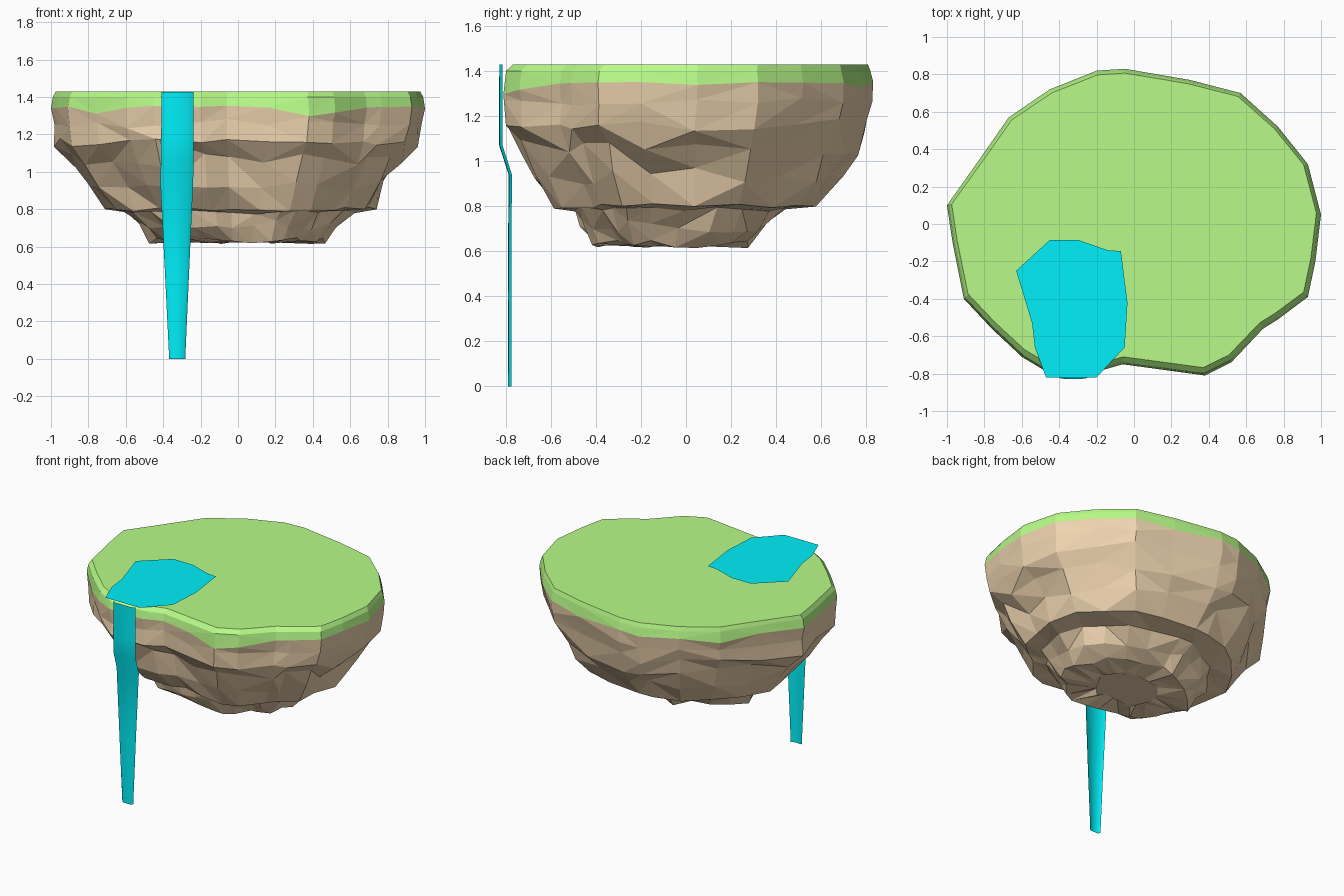
import bpy, bmesh, random
from mathutils import Vector

if "Cube" in bpy.data.objects:
    bpy.data.objects.remove(bpy.data.objects["Cube"])

random.seed(12)


def material(name, rgb):
    m = bpy.data.materials.new(name)
    m.diffuse_color = (*rgb, 1)
    m.use_nodes = True
    m.node_tree.nodes["Principled BSDF"].inputs["Base Color"].default_value = m.diffuse_color
    return m


GRASS = material("grass_green", (0.48, 0.97, 0.25))
ROCK = material("rock_tan", (0.86, 0.66, 0.43))
WATER = material("water_cyan", (0.0, 0.87, 0.95))

# Island outline seen from above
OUTLINE = [(1.0, .05), (.93, .32), (.77, .52), (.57, .70), (.3, .77), (-.05, .83),
           (-.2, .82), (-.45, .72), (-.67, .57), (-.83, .34), (-1.0, .10), (-.97, -.1),
           (-.91, -.4), (-.76, -.56), (-.6, -.71), (-.45, -.80), (-.2, -.79), (-.06, -.75),
           (.16, -.78), (.38, -.81), (.52, -.74), (.69, -.56), (.77, -.51), (.93, -.39),
           (.97, -.2)]


def ring(z, sx, sy, cy=0, inward=0, dz=0, dips=None):
    """Scaled outline with a little random erosion."""
    pts = []
    for i, (x, y) in enumerate(OUTLINE):
        k = 1 - random.uniform(0, inward)
        pts.append(Vector((x * sx * k, y * sy * k + cy,
                           z + random.uniform(-dz, dz) - (dips or {}).get(i, 0))))
    return pts


def loft(name, rings, mat, cap_first=False, cap_last=False, closed=True):
    """Skin a stack of rings; closed stacks get randomly split triangles."""
    bm = bmesh.new()
    loops = [[bm.verts.new(p) for p in r] for r in rings]
    n = len(loops[0])
    for a, b in zip(loops, loops[1:]):
        for i in range(n if closed else n - 1):
            j = (i + 1) % n
            q = [a[i], b[i], b[j], a[j]]
            if closed:
                s = random.randint(0, 1)
                q = q[s:] + q[:s]
                bm.faces.new((q[0], q[1], q[2]))
                bm.faces.new((q[0], q[2], q[3]))
            else:
                bm.faces.new(q)
    if cap_first:
        bm.faces.new(loops[0])
    if cap_last:
        bm.faces.new(loops[-1][::-1])
    if closed and len(rings) > 1:
        bmesh.ops.recalc_face_normals(bm, faces=bm.faces)
    if not closed and sum(f.normal.y for f in bm.faces) > 0:
        bmesh.ops.reverse_faces(bm, faces=bm.faces)
    me = bpy.data.meshes.new(name)
    bm.to_mesh(me)
    bm.free()
    me.materials.append(mat)
    ob = bpy.data.objects.new(name, me)
    bpy.context.collection.objects.link(ob)
    return ob


# Grass cap with a ragged lower hem
top = ring(1.428, .975, .96, .01)
rim = ring(1.40, .99, .985)
hem = ring(1.345, 1, 1, dz=.008, dips={13: .04, 19: .055, 20: .03, 4: .02, 8: .03})
loft("grass_top", [top, rim, hem], GRASS, cap_first=True)

# Rock body: bulging upper tier, ledge, then a smaller lower lobe with a lumpy base
rock = [hem,
        ring(1.26, .995, 1, 0, .02, .03),
        ring(1.16, .985, .99, -.012, .03, .04),
        ring(1.06, .93, .925, 0, .07, .04),
        ring(.93, .84, .85, 0, .08, .04),
        ring(.80, .75, .745, 0, .07, .012),
        ring(.785, .63, .60, -.04, .08, .012),
        ring(.71, .56, .525, -.06, .10, .03),
        ring(.63, .48, .44, -.07, .14, .018),
        ring(.635, .26, .23, -.07, .15, .02)]
loft("rock_body", rock, ROCK, cap_last=True)

# Pond on the grass, running to the front edge
pond = [(-.63, -.25), (-.45, -.085), (-.3, -.085), (-.14, -.14), (-.07, -.145), (-.035, -.42),
        (-.04, -.5), (-.05, -.66), (-.2, -.82), (-.47, -.82), (-.53, -.66), (-.545, -.53)]
loft("pond", [[Vector((x, y, 1.437)) for x, y in pond][::-1]], WATER, cap_last=True)

# Waterfall: shallow channel section swept down the cliff (z, left, right, front y)
fall = []
for z, l, r, y in [(1.427, -.41, -.237, -.828), (1.2, -.41, -.237, -.829), (1.07, -.412, -.237, -.829),
                   (.94, -.415, -.24, -.787), (.45, -.39, -.262, -.79), (0, -.368, -.282, -.79)]:
    w = r - l
    fall.append([Vector((l + w * t, y + d, z)) for t, d in
                 [(0, .015), (.13, .002), (.5, 0), (.87, .002), (1, .015)]])
waterfall = loft("waterfall", fall, WATER, closed=False)
for p in waterfall.data.polygons:
    p.use_smooth = True
